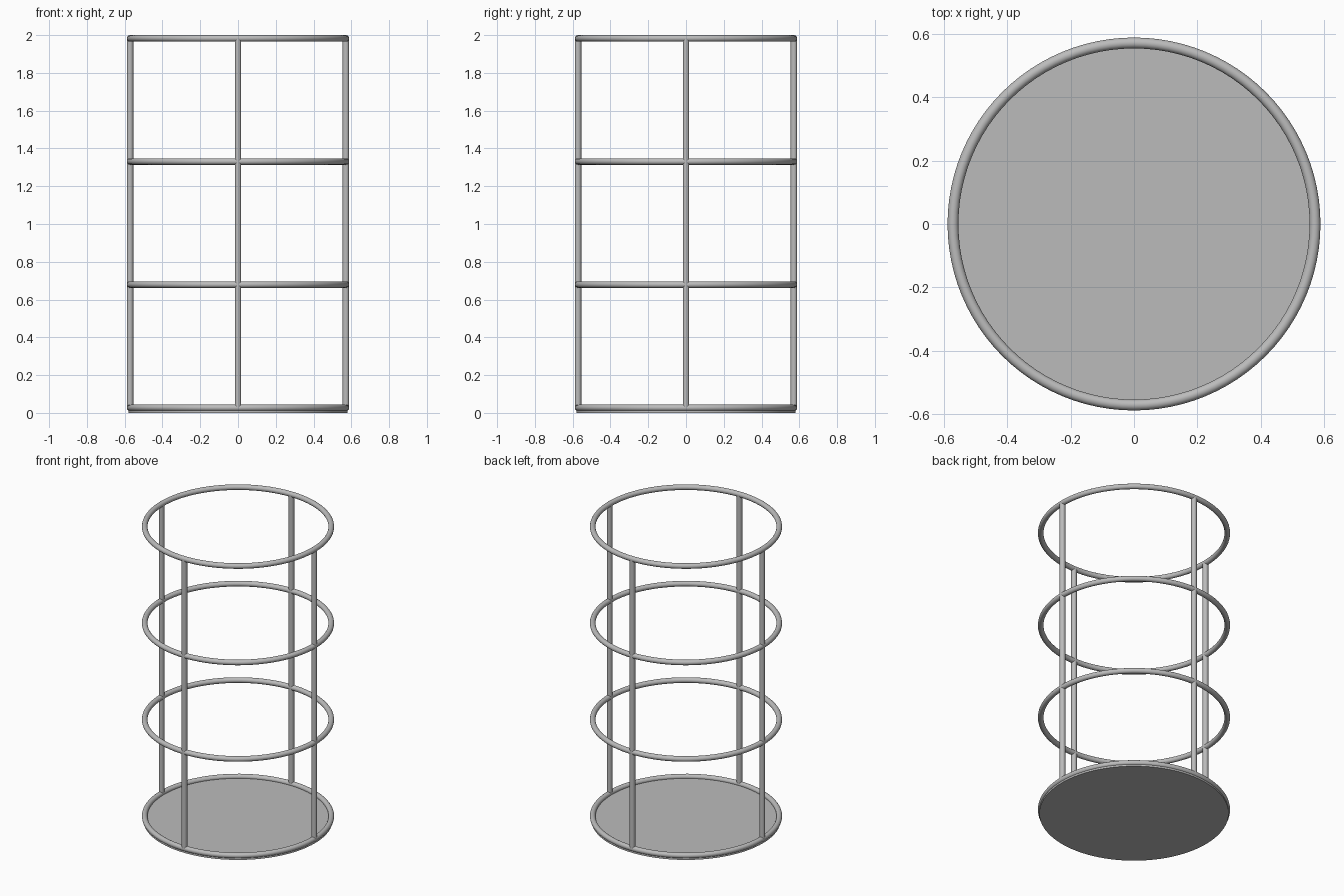
import bpy, math

if "Cube" in bpy.data.objects:
    bpy.data.objects.remove(bpy.data.objects["Cube"])

R = 0.5715      # ring centre-line radius
T = 0.0172      # tube radius
Z_LOW, Z_HIGH = 0.027, 1.9828

metal = bpy.data.materials.new("grey metal")
metal.diffuse_color = (0.5, 0.5, 0.5, 1)
metal.use_nodes = True
metal.node_tree.nodes["Principled BSDF"].inputs["Base Color"].default_value = metal.diffuse_color


def finish(name):
    ob = bpy.context.object
    ob.name = name
    ob.data.materials.append(metal)
    bpy.ops.object.shade_smooth_by_angle(angle=math.radians(40))
    return ob


# Four evenly spaced hoops
for i in range(4):
    z = Z_LOW + (Z_HIGH - Z_LOW) * i / 3
    bpy.ops.mesh.primitive_torus_add(major_radius=R, minor_radius=T,
                                     major_segments=96, minor_segments=16,
                                     location=(0, 0, z))
    finish(f"hoop_{i + 1}")

# Four upright poles on the axes
for i in range(4):
    a = i * math.pi / 2
    bpy.ops.mesh.primitive_cylinder_add(
        vertices=20, radius=T, depth=Z_HIGH - Z_LOW,
        location=(R * math.cos(a), R * math.sin(a), (Z_LOW + Z_HIGH) / 2))
    finish(f"upright_pole_{i + 1}")

# Solid floor disc
bpy.ops.mesh.primitive_cylinder_add(vertices=96, radius=R + 0.008, depth=0.022,
                                    location=(0, 0, 0.011))
finish("floor_disc")
